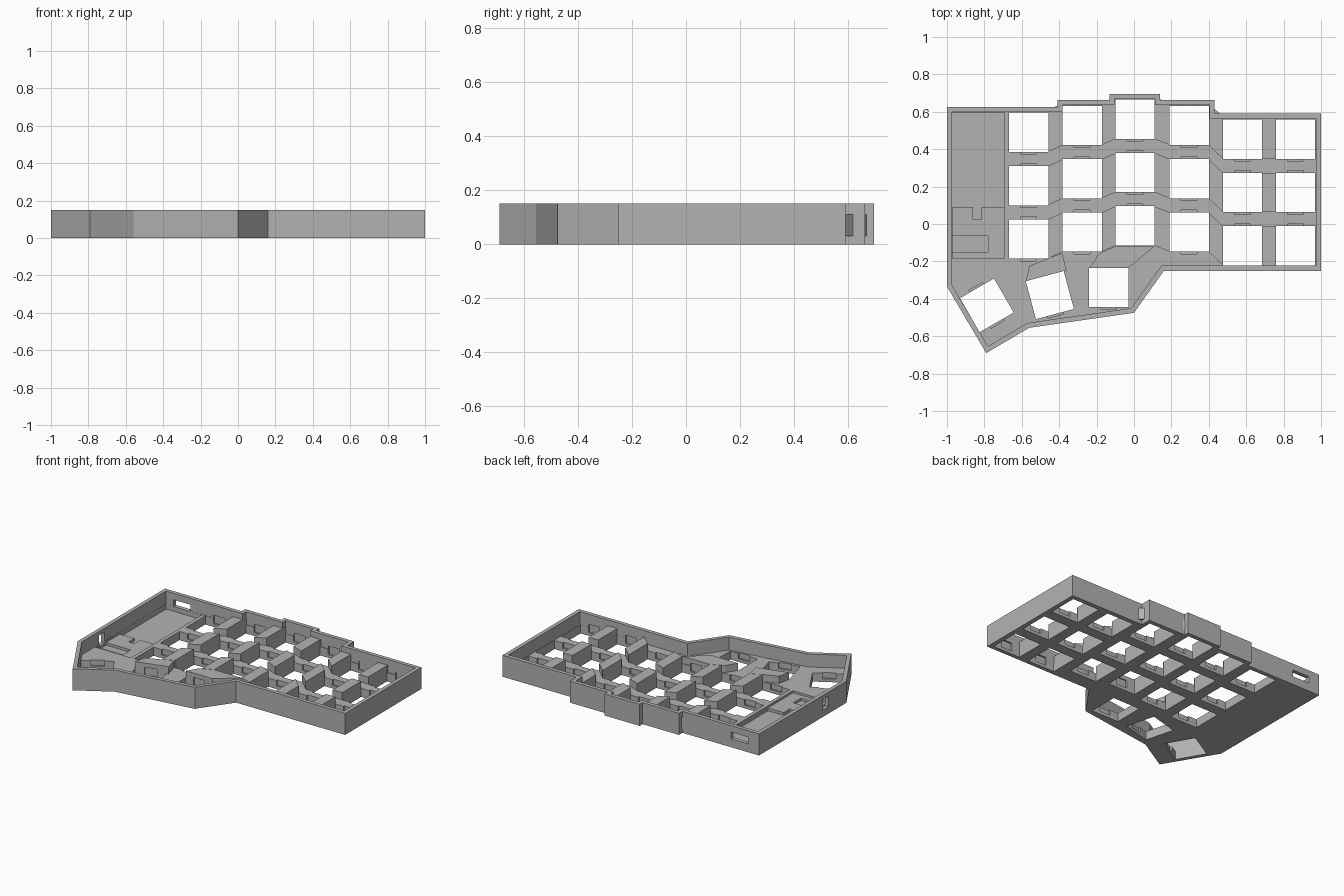
import bpy, bmesh, math
from mathutils import Vector, Matrix

if "Cube" in bpy.data.objects:
    bpy.data.objects.remove(bpy.data.objects["Cube"])

H, WALL = 0.15, 0.027            # case height, wall thickness
PLATE, RIB = 0.06, 0.11          # key plate level, raised rib level
HOLE, PITCH = 0.21, 0.285        # key opening, row spacing

grey = bpy.data.materials.new("case_grey")
grey.diffuse_color = (0.45, 0.45, 0.45, 1)
grey.use_nodes = True
grey.node_tree.nodes["Principled BSDF"].inputs["Base Color"].default_value = grey.diffuse_color


def collection(name):
    c = bpy.data.collections.new(name)
    bpy.context.scene.collection.children.link(c)
    return c


ribs, cutters = collection("ribs"), collection("cutters")


def prism(name, pts, z0, z1, coll):
    """Vertical prism over a flat polygon."""
    bm = bmesh.new()
    f = bm.faces.new([bm.verts.new((x, y, z0)) for x, y in pts])
    r = bmesh.ops.extrude_face_region(bm, geom=[f])
    bmesh.ops.translate(bm, vec=(0, 0, z1 - z0),
                        verts=[v for v in r["geom"] if isinstance(v, bmesh.types.BMVert)])
    bmesh.ops.recalc_face_normals(bm, faces=bm.faces)
    me = bpy.data.meshes.new(name)
    bm.to_mesh(me)
    bm.free()
    me.materials.append(grey)
    ob = bpy.data.objects.new(name, me)
    coll.objects.link(ob)
    if coll in (ribs, cutters):
        ob.hide_render = True
    return ob


def rect(x0, x1, y0, y1):
    return [(x0, y0), (x1, y0), (x1, y1), (x0, y1)]


def turned(cx, cy, w, d, deg):
    m = Matrix.Rotation(math.radians(deg), 2)
    return [Vector((cx, cy)) + m @ Vector(p) for p in rect(-w / 2, w / 2, -d / 2, d / 2)]


def inset(pts, d):
    """Mitred inward offset of a clockwise outline."""
    out = []
    p = [Vector(q) for q in pts]
    for i in range(len(p)):
        a = (p[i] - p[i - 1]).normalized()
        b = (p[(i + 1) % len(p)] - p[i]).normalized()
        na, nb = Vector((a.y, -a.x)), Vector((b.y, -b.x))
        out.append(p[i] + (na + nb) * d / (1 + na.dot(nb)))
    return out


# Outer shell
outline = [(-1, .625), (-.41, .625), (-.41, .663), (-.13, .663), (-.13, .695), (.14, .695),
           (.14, .663), (.43, .663), (.43, .59), (1, .59), (1, -.25), (.16, -.25),
           (0, -.475), (-.56, -.555), (-.79, -.69), (-1, -.335)]
case = prism("keyboard_case", outline, 0, H, bpy.context.scene.collection)
cavity = prism("cavity_cutter", inset(outline, WALL), PLATE, 0.3, cutters)

# Key openings with clip notches
def key(cx, cy, deg=0):
    prism("key_cutter", turned(cx, cy, HOLE, HOLE, deg), -0.1, 0.25, cutters)
    prism("notch_cutter", turned(cx, cy, 0.085, HOLE + 0.024, deg), 0.022, 0.08, cutters)


columns = [(-.563, .49), (-.277, .527), (.005, .56), (.295, .527), (.58, .453), (.863, .453)]
for cx, top in columns:
    for r in range(3):
        key(cx, top - r * PITCH)
key(-.787, -.435, 30)
key(-.45, -.38, 15)
key(-.135, -.34)

# Raised ribs between the columns
h = HOLE / 2
for (xa, ya), (xb, yb) in zip(columns, columns[1:]):
    for r in range(3):
        a, b = ya - r * PITCH, yb - r * PITCH
        up = h + (0.015 if r == 0 else 0)
        x0, x1 = xa + h - 0.002, xb - h + 0.002
        prism("rib", [(x0, a - h), (x1, b - h), (x1, b + up), (x0, a + up)], 0.03, RIB, ribs)

# Raised blocks above the thumb keys
prism("thumb_block", [(-.578, -.305), (-.56, -.225), (-.385, -.155), (-.36, -.25)],
      0.03, RIB, ribs)
prism("thumb_block", [(-.238, -.237), (-.19, -.16), (-.10, -.119), (.11, -.119), (-.032, -.237)],
      0.03, RIB, ribs)

# Controller bay, jack pocket and ports
prism("bay_cutter", rect(-.972, -.695, .09, .597), 0.025, 0.26, cutters)
prism("ledge_cutter", rect(-.971, -.694, -.185, .596), 0.045, 0.27, cutters)
prism("tab_cutter", rect(-.86, -.815, .025, .12), 0.026, 0.24, cutters)
prism("jack_cutter", rect(-.97, -.78, -.15, -.065), 0.027, 0.23, cutters)
prism("jack_port_cutter", rect(-1.05, -.95, -.138, -.078), 0.047, 0.122, cutters)
prism("usb_port_cutter", rect(-.915, -.785, .57, .68), 0.058, 0.105, cutters)


# Cut the shell first, then join ribs trimmed by the key openings
def boolean(op, **kw):
    m = case.modifiers.new(op.lower(), 'BOOLEAN')
    m.operation, m.solver = op, 'EXACT'
    for k, v in kw.items():
        setattr(m, k, v)


boolean('DIFFERENCE', object=cavity)
boolean('UNION', operand_type='COLLECTION', collection=ribs)
cutters.objects.unlink(cavity)
bpy.context.scene.collection.objects.link(cavity)
boolean('DIFFERENCE', operand_type='COLLECTION', collection=cutters)

bpy.context.view_layer.update()
dg = bpy.context.evaluated_depsgraph_get()
mesh = bpy.data.meshes.new_from_object(case.evaluated_get(dg))
case.modifiers.clear()
case.data = mesh
mesh.materials.clear()
mesh.materials.append(grey)
for p in mesh.polygons:
    p.material_index = 0
    p.use_smooth = False
for ob in list(ribs.objects) + list(cutters.objects) + [cavity]:
    bpy.data.objects.remove(ob)
for c in (ribs, cutters):
    bpy.data.collections.remove(c)
